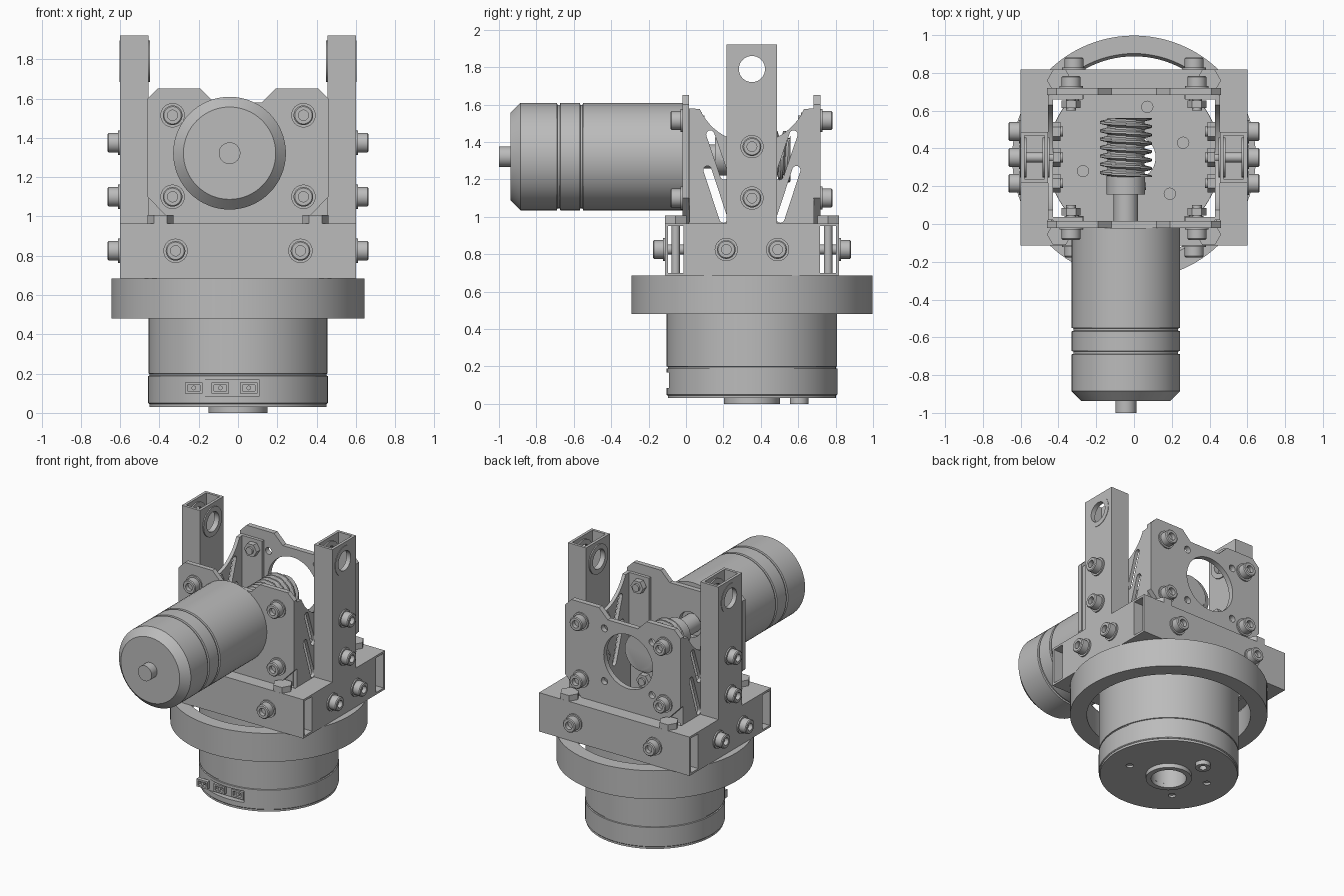
import bpy, bmesh, math
from mathutils import Vector, Matrix

if "Cube" in bpy.data.objects:
    bpy.data.objects.remove(bpy.data.objects["Cube"])

metal = bpy.data.materials.new("plain_grey_metal")
metal.use_nodes = True
GREY = (0.5, 0.5, 0.5, 1)
metal.diffuse_color = GREY
metal.node_tree.nodes["Principled BSDF"].inputs["Base Color"].default_value = GREY

CY = 0.3525            # y of the main vertical axis
MX, MZ = -0.043, 1.322  # motor axis


def add(name, bm, matrix=Matrix(), smooth=True):
    bmesh.ops.remove_doubles(bm, verts=bm.verts, dist=1e-5)
    bmesh.ops.recalc_face_normals(bm, faces=bm.faces)
    mesh = bpy.data.meshes.new(name)
    bm.to_mesh(mesh)
    bm.free()
    mesh.materials.clear()
    mesh.materials.append(metal)
    ob = bpy.data.objects.new(name, mesh)
    ob.matrix_world = matrix
    bpy.context.collection.objects.link(ob)
    bpy.ops.object.select_all(action='DESELECT')
    ob.select_set(True)
    bpy.context.view_layer.objects.active = ob
    if smooth:
        bpy.ops.object.shade_smooth_by_angle(angle=math.radians(30))
    return ob


def lathe(name, profile, loc, axis=(0, 0, 1), seg=32, ring=False):
    """Turn (radius, height) points around an axis through loc."""
    bm = bmesh.new()
    vs = [bm.verts.new((r, 0, h)) for r, h in profile]
    pairs = list(zip(vs, vs[1:])) + ([(vs[-1], vs[0])] if ring else [])
    es = [bm.edges.new(p) for p in pairs]
    bmesh.ops.spin(bm, geom=vs + es, cent=(0, 0, 0), axis=(0, 0, 1),
                   angle=math.tau, steps=seg, use_merge=True)
    turn = Vector(axis).to_track_quat('Z', 'Y').to_matrix().to_4x4()
    return add(name, bm, Matrix.Translation(loc) @ turn, seg > 8)


def rod(name, r, length, loc, axis=(0, 0, 1), seg=24):
    return lathe(name, [(0, 0), (r, 0), (r, length), (0, length)], loc, axis, seg)


def box(name, lo, hi):
    bm = bmesh.new()
    lo, hi = Vector(lo), Vector(hi)
    bmesh.ops.create_cube(bm, size=1, matrix=Matrix.Translation((lo + hi) / 2)
                          @ Matrix.Diagonal((*(hi - lo), 1)))
    return add(name, bm, smooth=False)


def rect(cu, cv, w, h):
    return [(cu + a * w / 2, cv + b * h / 2) for a, b in ((-1, -1), (1, -1), (1, 1), (-1, 1))]


def circle(cu, cv, r, n=32):
    return [(cu + r * math.cos(i * math.tau / n), cv + r * math.sin(i * math.tau / n)) for i in range(n)]


def slot(a, b, r):
    ang = math.atan2(b[1] - a[1], b[0] - a[0])
    out = []
    for c, start in ((b, -math.pi / 2), (a, math.pi / 2)):
        for i in range(9):
            t = ang + start + i * math.pi / 8
            out.append((c[0] + r * math.cos(t), c[1] + r * math.sin(t)))
    return out


AXES = {'XY': ((1, 0, 0), (0, 1, 0), (0, 0, 1)),
        'XZ': ((1, 0, 0), (0, 0, 1), (0, -1, 0)),
        'YZ': ((0, 1, 0), (0, 0, 1), (1, 0, 0))}


def plate(name, loops, plane, lo, hi):
    """Outline with holes, extruded from lo to hi across its plane."""
    cu = bpy.data.curves.new(name, 'CURVE')
    cu.dimensions, cu.fill_mode, cu.extrude = '2D', 'BOTH', (hi - lo) / 2
    for loop in loops:
        sp = cu.splines.new('POLY')
        sp.points.add(len(loop) - 1)
        for p, (u, v) in zip(sp.points, loop):
            p.co = (u, v, 0, 1)
        sp.use_cyclic_u = True
    tmp = bpy.data.objects.new(name + "_outline", cu)
    bpy.context.collection.objects.link(tmp)
    bpy.context.view_layer.update()
    mesh = bpy.data.meshes.new_from_object(tmp.evaluated_get(bpy.context.evaluated_depsgraph_get()))
    bm = bmesh.new()
    bm.from_mesh(mesh)
    bpy.data.objects.remove(tmp)
    bpy.data.curves.remove(cu)
    bpy.data.meshes.remove(mesh)
    u, v, w = (Vector(a) for a in AXES[plane])
    mid = (lo + hi) / 2 * Vector([abs(c) for c in w])
    rot = Matrix((u, v, w)).transposed().to_4x4()
    return add(name, bm, Matrix.Translation(mid) @ rot)


def bolt(name, loc, axis, length):
    """Socket head bolt with washer, shank and nut; loc is on the clamped face."""
    lathe(name, [(0, -length), (.026, -length), (.026, 0), (.062, 0), (.062, .01), (.05, .01), (.05, .058),
                 (.044, .064), (.026, .064), (.026, .035), (0, .035)], loc, axis)
    end = Vector(loc) - Vector(axis) * length
    rod(name + "_nut", .05, .04, end + Vector(axis) * .015, axis, 6)


# Base drum: lower cup, groove, upper body, pierced caps
drum = lathe("base_drum", [(.115, .045), (.452, .045), (.457, .05), (.457, .188), (.45, .19), (.45, .198),
                           (.456, .2), (.456, .66), (.115, .66)], (0, CY, 0), seg=96, ring=True)
cutter = box("connector_cutter", (-.3, -.3, .085), (.11, -.065, .168))
cutter.hide_render = True
mod = drum.modifiers.new("connector_recess", 'BOOLEAN')
mod.operation, mod.object, mod.solver = 'DIFFERENCE', cutter, 'EXACT'
bpy.context.view_layer.objects.active = drum
bpy.ops.object.modifier_apply(modifier=mod.name)
bpy.data.objects.remove(cutter)
for i, x in enumerate((-.225, -.09, .055)):
    plate(f"connector_{i}", [rect(x, .127, .09, .055), rect(x, .127, .065, .03)], 'XZ', -.088, -.06)
    rod(f"connector_pin_{i}", .012, .025, (x, -.06, .127), (0, -1, 0), 12)
holes = [(.07, .62), (-.27, .28), (.26, .43), (.19, .16)]
plate("drum_bottom", [circle(0, CY, .45, 96), circle(0, CY, .115)]
      + [circle(-x, y, .025, 16) for x, y in holes], 'XY', .03, .045)
plate("drum_floor", [circle(0, CY, .456, 96), circle(0, CY, .115)]
      + [circle(x, y, .03, 16) for x, y in holes], 'XY', .66, .68)
lathe("bottom_boss", [(.115, 0), (.15, 0), (.15, .03), (.115, .03)], (0, CY, 0), seg=48, ring=True)
lathe("bottom_pin_ring", [(.025, 0), (.05, 0), (.05, .03), (.025, .03)], (-.08, .605, 0), ring=True)

# Bearing ring around the drum
lathe("bearing_ring", [(.645, .48), (.645, .685), (.55, .685), (.535, .66), (.535, .48)],
      (0, CY, 0), seg=96, ring=True)

# Frame of rectangular tubes
ZB = .825
for side, s in (("front", -1), ("back", 1)):
    yc = CY + s * .4075
    plate(side + "_tube", [rect(yc, ZB, .115, .28), rect(yc, ZB, .085, .25)], 'YZ', -.6, .6)
    for x in (-.318, .318):
        bolt(side + "_tube_bolt", (x, CY + s * .465, ZB), (0, s, 0), .17)
    for x in (-.395, .395):
        rod(side + "_hex_head", .066, .042, (x, yc, .965), seg=6)
        rod(side + "_hex_shank", .022, .27, (x, yc, .695))

# Uprights, side tubes and slotted side plates
arc = [(CY + .305 * math.cos(t), 1.7 + .305 * math.sin(t))
       for t in (math.radians(a) for a in range(-24, -157, -6))]
outline = [(.685, .69), (.685, 1.58)] + arc + [(.02, 1.58), (.02, .69)]
slots = []
for a, b in (((.115, 1.25), (.2, .99)), ((.13, 1.44), (.205, 1.22))):
    slots += [slot(a, b, .022), slot((2 * CY - a[0], a[1]), (2 * CY - b[0], b[1]), .022)]
for side, s in (("left", 1), ("right", -1)):
    def span(a, b):
        return sorted((s * a, s * b))
    plate(side + "_tube", [rect(s * .5275, ZB, .145, .28), rect(s * .5275, ZB, .105, .24)], 'XZ', .0025, .7025)
    wall = [rect(CY, 1.4425, .27, .955), circle(CY, 1.79, .075)]
    plate(side + "_upright_outer_wall", wall, 'YZ', *span(.58, .6))
    plate(side + "_upright_inner_wall", wall, 'YZ', *span(.455, .475))
    for y in (CY - .125, CY + .125):
        x0, x1 = span(.475, .58)
        box(side + "_upright_web", (x0, y - .01, .965), (x1, y + .01, 1.92))
    for name, a, b in (("outer", .57, .603), ("inner", .447, .485)):
        lathe(f"{side}_{name}_bushing", [(.07, a), (.105, a), (.105, b), (.07, b)],
              (0, CY, 1.79), (s, 0, 0), 40, True)
    plate(side + "_slotted_plate", [outline] + slots, 'YZ', *span(.43, .455))
    for z in (1.1, 1.375):
        bolt(side + "_upright_bolt", (s * .6, CY, z), (s, 0, 0), .225)
    for y in (CY - .137, CY + .137):
        bolt(side + "_tube_bolt", (s * .6, y, ZB), (s, 0, 0), .225)
    for y in (.015, .66):
        x0, x1 = span(.27, .43)
        box(side + "_corner_flange", (x0, y, .97), (x1, y + .022, 1.58))

# Front motor plate and pierced back plate
half = [(.33, .965), (.46, 1.1), (.46, 1.6), (.41, 1.65), (.19, 1.65), (.12, 1.58)]
shape = half + [(-x, z) for x, z in reversed(half)]
small = [circle(MX + a * .19, MZ + b * .19, .025, 16) for a in (-1, 1) for b in (-1, 1)]
plate("front_plate", [shape, circle(MX, MZ, .09)], 'XZ', -.02, .015)
plate("back_plate", [shape, circle(MX, MZ, .195, 48)] + small, 'XZ', .682, .72)
for x in (-.333, .333):
    for z in (1.1, 1.515):
        bolt("front_plate_bolt", (x, -.02, z), (0, -1, 0), .12)
        bolt("back_plate_bolt", (x, .72, z), (0, 1, 0), .12)

# Motor with two grooves, chamfered end and rear shaft
R = .287
lathe("motor", [(0, .02), (R, .02), (R, .55), (R - .01, .553), (R - .01, .565), (R, .568), (R, .672),
                (R - .01, .675), (R - .01, .687), (R, .69), (R, .885), (.235, .938), (.055, .938),
                (.055, 1), (0, 1)], (MX, 0, MZ), (0, -1, 0), 64)
rod("drive_shaft", .065, .2, (MX, -.02, MZ), (0, 1, 0))
rod("worm_collar", .102, .1, (MX, .155, MZ), (0, 1, 0), 40)
rod("collar_screw", .02, .012, (MX + .095, .2, MZ), (1, 0, 0), 12)

# Worm with a helical thread
bm = bmesh.new()
N, ROWS, TURNS, LEN = 32, 84, 7, .31
rows = []
for j in range(ROWS + 1):
    row = []
    for i in range(N):
        wave = math.cos(math.tau * (TURNS * j / ROWS - i / N))
        r = .118 + .02 * max(-1, min(1, 1.8 * wave))
        t = math.tau * i / N
        row.append(bm.verts.new((r * math.cos(t), LEN * j / ROWS, r * math.sin(t))))
    rows.append(row)
for a, b in zip(rows, rows[1:]):
    for i in range(N):
        k = (i + 1) % N
        bm.faces.new((a[i], a[k], b[k], b[i]))
bm.faces.new(rows[0])
bm.faces.new(rows[-1])
add("worm_thread", bm, Matrix.Translation((MX, .25, MZ)))
